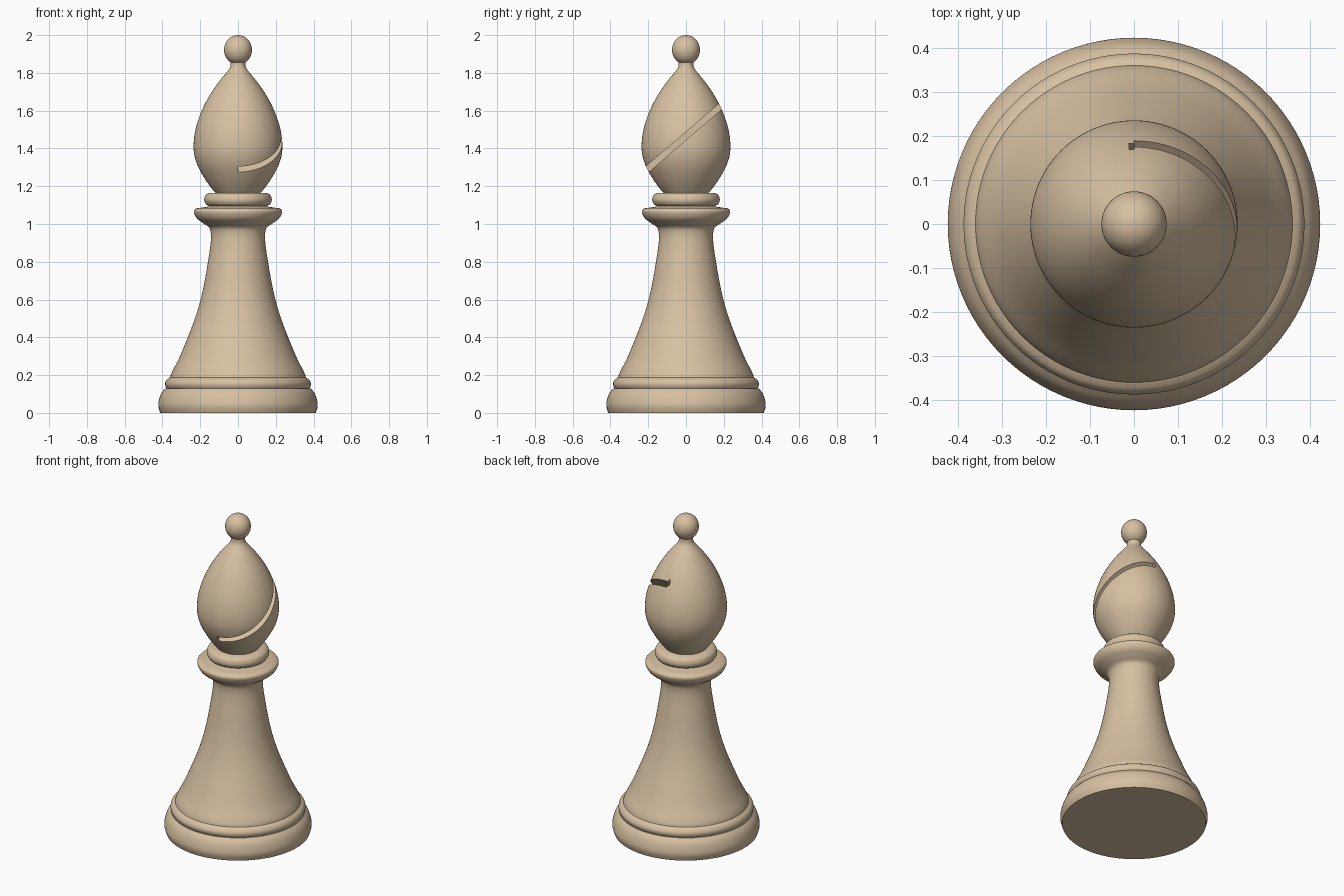
import bpy, bmesh, math
from mathutils import Vector, Matrix

if "Cube" in bpy.data.objects:
    bpy.data.objects.remove(bpy.data.objects["Cube"])

SEGMENTS = 96
wood = bpy.data.materials.new("pale_wood")
wood.diffuse_color = (0.68, 0.53, 0.36, 1)
wood.use_nodes = True
wood.node_tree.nodes["Principled BSDF"].inputs["Base Color"].default_value = wood.diffuse_color


def smooth_curve(pts, steps=5):
    """Catmull-Rom curve through (radius, z) points."""
    p = [Vector(q) for q in pts]
    p = [2 * p[0] - p[1]] + p + [2 * p[-1] - p[-2]]
    out = []
    for a, b, c, d in zip(p, p[1:], p[2:], p[3:]):
        for i in range(steps):
            t = i / steps
            out.append(0.5 * (2 * b + (c - a) * t + (2 * a - 5 * b + 4 * c - d) * t * t
                              + (3 * b - a - 3 * c + d) * t ** 3))
    return out + [p[-2]]


def lathe(name, pts):
    """Closed solid of revolution with flat caps."""
    bm = bmesh.new()
    rings = []
    for r, z in smooth_curve(pts):
        rings.append([bm.verts.new((r * math.cos(a), r * math.sin(a), z))
                      for a in (2 * math.pi * i / SEGMENTS for i in range(SEGMENTS))])
    for lo, hi in zip(rings, rings[1:]):
        for i in range(SEGMENTS):
            j = (i + 1) % SEGMENTS
            bm.faces.new((lo[i], lo[j], hi[j], hi[i]))
    bm.faces.new(rings[0][::-1])
    bm.faces.new(rings[-1])
    return finish(name, bm)


def finish(name, bm):
    bmesh.ops.recalc_face_normals(bm, faces=bm.faces)
    mesh = bpy.data.meshes.new(name)
    bm.to_mesh(mesh)
    bm.free()
    mesh.materials.append(wood)
    obj = bpy.data.objects.new(name, mesh)
    bpy.context.collection.objects.link(obj)
    return obj


def shade(obj):
    bpy.ops.object.select_all(action='DESELECT')
    obj.select_set(True)
    bpy.context.view_layer.objects.active = obj
    bpy.ops.object.shade_smooth_by_angle(angle=math.radians(35))


# Base plinth and the bead above it
base = lathe("base", [(0.412, 0), (0.422, 0.035), (0.418, 0.07), (0.405, 0.105), (0.384, 0.13)])
bead = lathe("base_bead", [(0.375, 0.125), (0.384, 0.14), (0.386, 0.157), (0.377, 0.175), (0.36, 0.187)])

# Tapering stem flaring into the collar
stem = lathe("stem", [(0.36, 0.185), (0.35, 0.215), (0.312, 0.29), (0.266, 0.4), (0.228, 0.5),
                      (0.198, 0.6), (0.176, 0.7), (0.159, 0.8), (0.147, 0.88), (0.143, 0.94),
                      (0.152, 0.98), (0.185, 1.004), (0.218, 1.03), (0.233, 1.06),
                      (0.228, 1.077), (0.21, 1.086)])
collar_top = lathe("collar_top", [(0.21, 1.084), (0.16, 1.092), (0.15, 1.098)])
ring = lathe("neck_ring", [(0.152, 1.094), (0.17, 1.105), (0.179, 1.127), (0.172, 1.152), (0.155, 1.165)])

# Head with a tilted slot cut halfway through
head = lathe("head", [(0.105, 1.15), (0.133, 1.18), (0.173, 1.235), (0.21, 1.3), (0.23, 1.36),
                      (0.235, 1.415), (0.229, 1.48), (0.211, 1.55), (0.183, 1.62), (0.145, 1.69),
                      (0.098, 1.757), (0.06, 1.803), (0.042, 1.83), (0.038, 1.87)])
bm = bmesh.new()
place = Matrix.Translation((0.25, 0, 1.466)) @ Matrix.Rotation(math.radians(40.7), 4, 'X')
bmesh.ops.create_cube(bm, size=1, matrix=place @ Matrix.Diagonal((0.5, 1, 0.032, 1)))
cutter = finish("slot_cutter", bm)
cutter.hide_render = True
cut = head.modifiers.new("slot", 'BOOLEAN')
cut.operation = 'DIFFERENCE'
cut.solver = 'EXACT'
cut.object = cutter
bpy.context.view_layer.objects.active = head
bpy.ops.object.modifier_apply(modifier=cut.name)
bpy.data.objects.remove(cutter)

# Ball finial
bm = bmesh.new()
bmesh.ops.create_uvsphere(bm, u_segments=48, v_segments=24, radius=1,
                          matrix=Matrix.Translation((0, 0, 1.922)) @ Matrix.Diagonal((0.074, 0.074, 0.078, 1)))
ball = finish("finial_ball", bm)

for part in (base, bead, stem, collar_top, ring, head, ball):
    shade(part)
